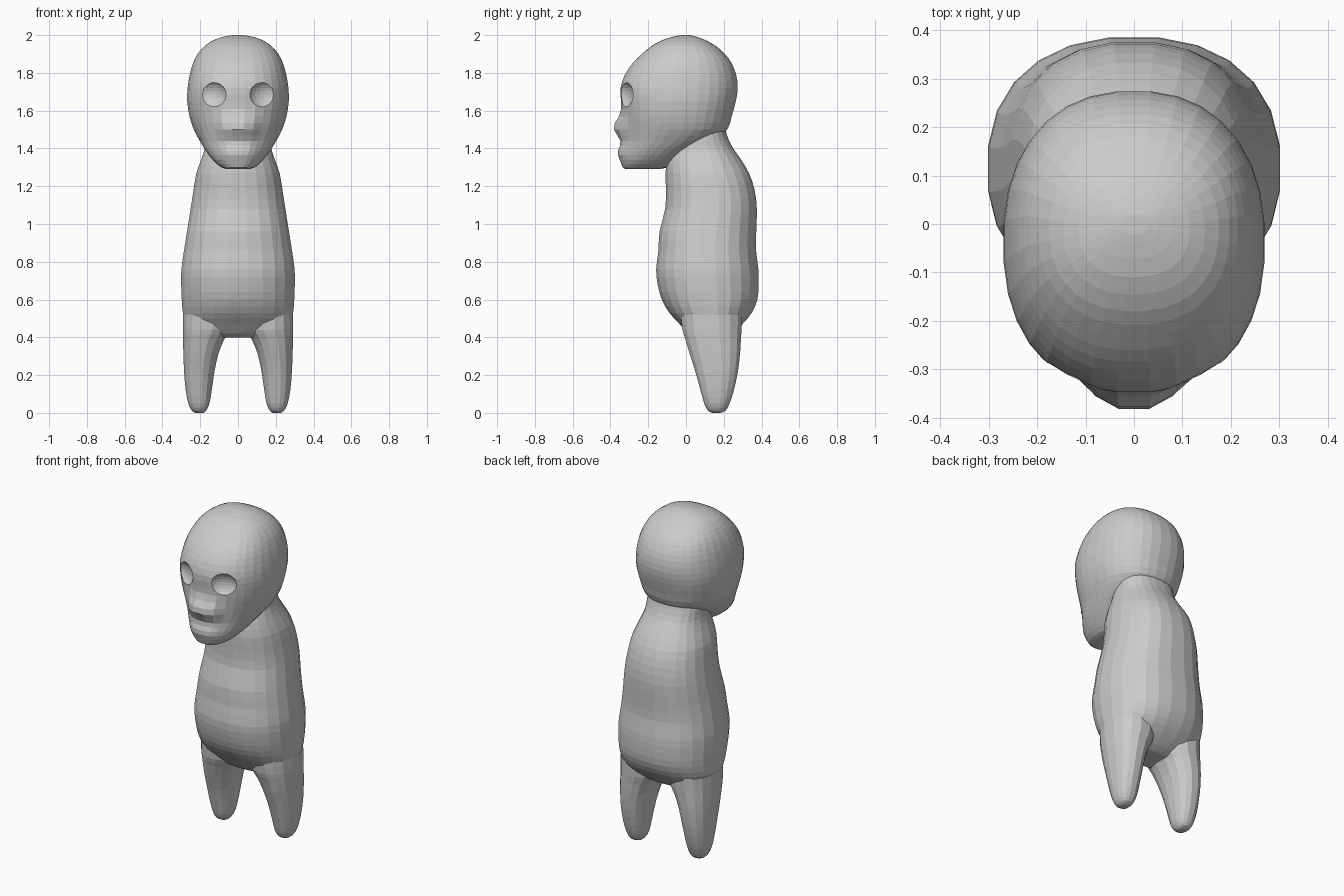
import bpy, bmesh, math
from mathutils import Vector

if "Cube" in bpy.data.objects:
    bpy.data.objects.remove(bpy.data.objects["Cube"])

skin = bpy.data.materials.new("plain grey")
skin.diffuse_color = (0.6, 0.6, 0.6, 1)
skin.use_nodes = True
skin.node_tree.nodes["Principled BSDF"].inputs["Base Color"].default_value = skin.diffuse_color


def spline(rows, steps):
    """Smoothly fill in rows between the given rings."""
    out = []
    for i in range(len(rows) - 1):
        p = [rows[max(i - 1, 0)], rows[i], rows[i + 1], rows[min(i + 2, len(rows) - 1)]]
        for s in range(steps):
            t = s / steps
            out.append([0.5 * (2 * b + (c - a) * t + (2 * a - 5 * b + 4 * c - d) * t * t
                               + (3 * b - a - 3 * c + d) * t ** 3) for a, b, c, d in zip(*p)])
    return out + [list(rows[-1])]


def loft(name, rows, segs=24, power=2.3, steps=2):
    """Rows are z, left x, right x, front y, back y; rings are rounded boxes."""
    bm = bmesh.new()
    rings = []
    for z, x0, x1, y0, y1 in spline(rows, steps):
        ring = []
        for k in range(segs):
            a = 2 * math.pi * (k + 0.5) / segs
            c, s = math.cos(a), math.sin(a)
            u = math.copysign(abs(c) ** (2 / power), c)
            v = math.copysign(abs(s) ** (2 / power), s)
            ring.append(bm.verts.new(((x0 + x1) / 2 + u * (x1 - x0) / 2,
                                      (y0 + y1) / 2 + v * (y1 - y0) / 2, z)))
        rings.append(ring)
    for lo, hi in zip(rings, rings[1:]):
        for k in range(segs):
            j = (k + 1) % segs
            bm.faces.new((lo[k], lo[j], hi[j], hi[k]))
    bm.faces.new(rings[0][::-1])
    bm.faces.new(rings[-1])
    bmesh.ops.recalc_face_normals(bm, faces=bm.faces)
    mesh = bpy.data.meshes.new(name)
    bm.to_mesh(mesh)
    bm.free()
    mesh.materials.append(skin)
    obj = bpy.data.objects.new(name, mesh)
    bpy.context.collection.objects.link(obj)
    return obj


def boolean(target, other, operation):
    mod = target.modifiers.new(operation.lower(), 'BOOLEAN')
    mod.operation, mod.object, mod.solver = operation, other, 'EXACT'
    other.hide_render = True
    other.hide_set(True)


# Torso with belly, rounded back and short neck
torso = loft("torso", [(z, -w, w, f, b) for z, w, f, b in [
    (0.40, 0.13, 0.04, 0.20), (0.42, 0.20, 0.01, 0.24), (0.47, 0.275, -0.035, 0.30),
    (0.53, 0.294, -0.09, 0.35), (0.60, 0.30, -0.13, 0.38), (0.68, 0.303, -0.152, 0.387),
    (0.76, 0.302, -0.16, 0.385), (0.86, 0.288, -0.148, 0.373), (0.96, 0.272, -0.142, 0.374),
    (1.08, 0.253, -0.112, 0.377), (1.18, 0.237, -0.108, 0.365), (1.27, 0.222, -0.11, 0.335),
    (1.35, 0.193, -0.10, 0.287), (1.41, 0.175, -0.075, 0.245), (1.47, 0.172, -0.06, 0.218),
    (1.54, 0.16, -0.05, 0.20)]])

# Tapering legs without separate feet
leg_rows = [(0.0, 0.185, 0.225, 0.14, 0.18), (0.012, 0.168, 0.245, 0.115, 0.21),
            (0.05, 0.15, 0.264, 0.095, 0.232), (0.12, 0.138, 0.278, 0.075, 0.255),
            (0.22, 0.123, 0.287, 0.047, 0.277), (0.32, 0.10, 0.291, 0.015, 0.289),
            (0.39, 0.07, 0.293, -0.006, 0.293), (0.44, 0.04, 0.294, -0.022, 0.297),
            (0.52, 0.03, 0.293, -0.03, 0.30)]
right_leg = loft("right_leg", leg_rows, 16, 2.3)
left_leg = loft("left_leg", [(z, -b, -a, f, k) for z, a, b, f, k in leg_rows], 16, 2.3)

# Head tapering to the chin
head = loft("head", [(z, -w, w, f, b) for z, w, f, b in [
    (1.29, 0.05, -0.31, -0.16), (1.30, 0.09, -0.335, -0.09), (1.34, 0.135, -0.34, -0.03),
    (1.39, 0.173, -0.335, 0.05), (1.44, 0.203, -0.33, 0.15), (1.50, 0.235, -0.33, 0.22),
    (1.57, 0.258, -0.336, 0.243), (1.65, 0.27, -0.345, 0.265), (1.72, 0.268, -0.348, 0.275),
    (1.79, 0.257, -0.325, 0.267), (1.85, 0.24, -0.285, 0.243), (1.90, 0.215, -0.235, 0.207),
    (1.945, 0.175, -0.18, 0.155), (1.98, 0.115, -0.11, 0.09), (1.997, 0.05, -0.04, 0.035),
    (2.0, 0.02, -0.015, 0.015)]], 32, 2.3)

# Muzzle pushed out of the lower face, with a shallow mouth crease
for v in head.data.vertices:
    if v.co.y < -0.2:
        side = math.exp(-(v.co.x / 0.10) ** 4)
        v.co.y -= side * (0.055 * math.exp(-((v.co.z - 1.51) / 0.06) ** 2)
                          + 0.025 * math.exp(-((v.co.z - 1.38) / 0.045) ** 2))

# Hollow eye sockets
for name, sx in (("left_socket_cutter", -1), ("right_socket_cutter", 1)):
    bpy.ops.mesh.primitive_uv_sphere_add(segments=20, ring_count=12, radius=1,
                                         location=(sx * 0.137, -0.335, 1.685),
                                         rotation=(0, 0, sx * 0.45))
    cutter = bpy.context.object
    cutter.name = name
    cutter.scale = (0.083, 0.05, 0.072)
    cutter.data.materials.append(skin)
    boolean(head, cutter, 'DIFFERENCE')
